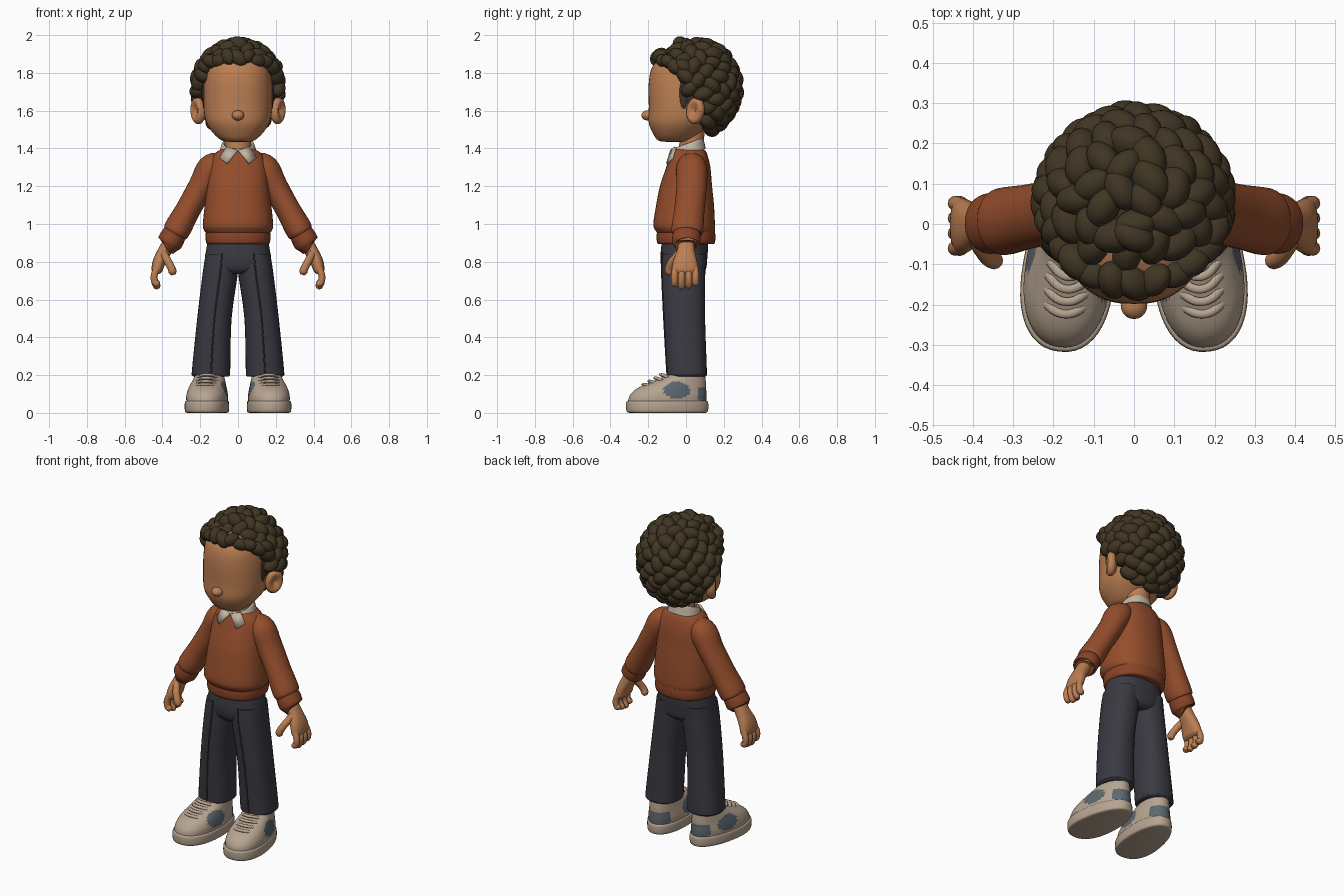
import bpy, bmesh, math, random
from mathutils import Matrix, Vector

random.seed(4)
cube = bpy.data.objects.get("Cube")
if cube:
    bpy.data.objects.remove(cube)


def material(name, r, g, b):
    m = bpy.data.materials.new(name)
    m.diffuse_color = (r, g, b, 1)
    m.use_nodes = True
    bsdf = m.node_tree.nodes["Principled BSDF"]
    bsdf.inputs["Base Color"].default_value = (r, g, b, 1)
    bsdf.inputs["Roughness"].default_value = 0.8
    return m


SKIN = material("warm skin", .50, .21, .085)
HAIR = material("dark brown hair", .052, .036, .017)
WOOL = material("rust wool", .30, .075, .025)
RIB = material("dark rust rib", .25, .058, .02)
DENIM = material("charcoal cloth", .042, .041, .053)
SHIRT = material("cream cotton", .55, .47, .37)
SHOE = material("beige leather", .47, .37, .28)
PATCH = material("slate suede", .11, .135, .16)


def finish(bm, name, mats, mirror=False):
    """Turn a bmesh into a smooth object, mirrored over x when asked."""
    bmesh.ops.recalc_face_normals(bm, faces=bm.faces)
    me = bpy.data.meshes.new(name)
    bm.to_mesh(me)
    bm.free()
    for m in mats:
        me.materials.append(m)
    ob = bpy.data.objects.new(name, me)
    bpy.context.collection.objects.link(ob)
    bpy.ops.object.select_all(action='DESELECT')
    ob.select_set(True)
    bpy.context.view_layer.objects.active = ob
    bpy.ops.object.shade_smooth_by_angle(angle=math.radians(45))
    if mirror:
        ob.modifiers.new("Mirror", 'MIRROR').use_mirror_merge = False
    return ob


def spline(rings, steps):
    """Catmull-Rom through the rings."""
    out, last = [], len(rings) - 1
    for i in range(last):
        a, b, c, d = (Vector(rings[min(max(k, 0), last)]) for k in range(i - 1, i + 3))
        for s in range(steps):
            t = s / steps
            out.append(b + (c - a) * t / 2 + (a - b * 2.5 + c * 2 - d / 2) * t ** 2
                       + ((b - c) * 3 + d - a) * t ** 3 / 2)
    return out + [Vector(rings[-1])]


def loft(name, rings, mats, n=32, power=2, follow=False, steps=4, tilt=0, taper=0,
         matrix=None, mirror=False, rule=None):
    """Skin oval rings (x, y, z, rx, ry), level or square to their path."""
    bm = bmesh.new()
    rings = spline(rings, steps)
    loops = []
    for i, r in enumerate(rings):
        u, v = Vector((1, 0, 0)), Vector((0, 1, tilt))
        if follow:
            t = (rings[min(i + 1, len(rings) - 1)] - rings[max(i - 1, 0)]).to_3d().normalized()
            u = Vector((0, 1, 0)).cross(t).normalized()
            v = t.cross(u)
        loop = []
        for k in range(n):
            a = math.tau * k / n
            c, s = (math.copysign(abs(f) ** (2 / power), f) for f in (math.cos(a), math.sin(a)))
            co = r.to_3d() + u * c * r[3] * (1 - taper * s) + v * s * r[4]
            loop.append(bm.verts.new(co))
        loops.append(loop)
    for lo, hi in zip(loops, loops[1:]):
        for k in range(n):
            bm.faces.new((lo[k], lo[k - 1], hi[k - 1], hi[k]))
    bm.faces.new(loops[0])
    bm.faces.new(loops[-1])
    if rule:
        for f in bm.faces:
            f.material_index = int(rule(f.calc_center_median()))
    if matrix:
        bm.transform(matrix)
    return finish(bm, name, mats, mirror)


def tube(name, points, r, mat, matrix=None):
    """Round-ended mirrored tube through points."""
    first, last = Vector(points[0]), Vector(points[-1])
    end = last + (last - Vector(points[-2])).normalized() * r * .7
    rings = [(*p, r, r) for p in points] + [(*end, r * .5, r * .5)]
    return loft(name, rings, [mat], n=12, follow=True, matrix=matrix, mirror=True)


def ball(bm, matrix, u=20, v=12):
    return bmesh.ops.create_uvsphere(bm, u_segments=u, v_segments=v, radius=1, matrix=matrix)["verts"]


def place(loc, scale):
    return Matrix.Translation(loc) @ Matrix.Diagonal((*scale, 1))


# Head, neck, nose
loft("head", [(0, -.06, 1.435, .04, .04), (0, -.062, 1.442, .085, .085), (0, -.05, 1.48, .13, .125),
              (0, -.03, 1.54, .168, .168), (0, -.01, 1.62, .181, .187), (0, 0, 1.75, .18, .197),
              (0, .01, 1.84, .165, .185), (0, .02, 1.9, .12, .13), (0, .02, 1.93, .03, .03)],
     [SKIN], n=48, power=2.25)
loft("neck", [(0, .025, 1.36, .075, .07), (0, .03, 1.43, .068, .065), (0, .03, 1.52, .07, .07)], [SKIN])
bm = bmesh.new()
ball(bm, place((0, -.203, 1.575), (.033, .033, .027)))
finish(bm, "nose", [SKIN])

# Ears with a hollow on the outer side
bm = bmesh.new()
ball(bm, Matrix(), 28, 20)
for v in bm.verts:
    if v.co.x > 0:
        v.co.x *= min(1, math.hypot(v.co.y, v.co.z) / .8)
bm.transform(Matrix.Translation((.212, .05, 1.6)) @ Matrix.Rotation(-.55, 4, 'Z')
             @ Matrix.Rotation(-.15, 4, 'X') @ Matrix.Diagonal((.036, .052, .072, 1)))
finish(bm, "ears", [SKIN], mirror=True)

# Curly hair: a cap, curls over it, a fringe and sideburns
centre = Vector((0, .055, 1.72))
bm = bmesh.new()
ball(bm, place(centre, (.203, .195, .22)), 32, 20)


def curl(p, size=1.0):
    turn = (p - centre).to_track_quat('Z', 'Y').to_matrix().to_4x4()
    spin = Matrix.Rotation(random.uniform(0, math.pi), 4, 'Z')
    k = size * random.uniform(.88, 1.04)
    ball(bm, Matrix.Translation(p) @ turn @ spin @ Matrix.Diagonal((.06 * k, .042 * k, .047 * k, 1)), 16, 10)


def hairline(y):
    return 1.87 if y < -.05 else 1.76 if y < 0 else 1.7 if y < .09 else 1.48


COUNT = 135
for i in range(COUNT):
    h = 1 - (2 * i + 1) / COUNT
    a, w = i * 2.39996, math.sqrt(1 - h * h)
    p = centre + Vector((.213 * w * math.cos(a), .206 * w * math.sin(a), .23 * h))
    if p.z > hairline(p.y):
        curl(p)
for i in range(-5, 6):
    a = math.radians(i * 15)
    curl(Vector((.2 * math.sin(a), .03 - .175 * math.cos(a), 1.878 - .06 * math.sin(a) ** 2
                 + .012 * (i % 2))), .92)
curl(Vector((0, -.03, 1.951)))
for side in (-1, 1):
    ball(bm, place((.176 * side, -.012, 1.69), (.014, .024, .085)))
finish(bm, "curly_hair", [HAIR])

# Shirt collar with two pointed flaps
loft("collar_band", [(0, .01, 1.415, .07, .07), (0, .01, 1.427, .077, .076), (0, .01, 1.42, .087, .083),
                     (0, .01, 1.365, .103, .094)], [SHIRT], tilt=.36)
bm = bmesh.new()
flap = [(.004, -.083, 1.392), (.06, -.062, 1.41), (.098, -.07, 1.352), (.06, -.106, 1.322)]
bm.faces.new([bm.verts.new(p) for p in flap])
flaps = finish(bm, "collar_flaps", [SHIRT], mirror=True)
flaps.modifiers.new("Thickness", 'SOLIDIFY').thickness = .014

# Sweater body, hem, sleeves and cuffs
loft("sweater_body", [(0, 0, .95, .165, .15), (0, -.005, .968, .18, .158), (0, -.01, 1, .186, .163),
                      (0, -.005, 1.1, .176, .153), (0, 0, 1.2, .165, .138), (0, .012, 1.3, .155, .117),
                      (0, .015, 1.36, .135, .1), (0, .015, 1.39, .1, .087), (0, .015, 1.4, .07, .07)],
     [WOOL], n=48, power=2.3)
loft("sweater_hem", [(0, 0, .893, .155, .14), (0, 0, .9, .168, .152), (0, 0, .93, .172, .156),
                     (0, 0, .962, .17, .153)], [RIB], n=48, power=2.3)
loft("sleeves", [(.085, .025, 1.335, .05, .06), (.14, .03, 1.295, .076, .082), (.195, .03, 1.2, .068, .08),
                 (.265, .018, 1.075, .066, .08), (.315, .008, .985, .071, .084),
                 (.333, .005, .953, .066, .08), (.337, .005, .946, .05, .06)],
     [WOOL], follow=True, mirror=True)
loft("cuffs", [(.33, .005, .958, .062, .07), (.345, .003, .932, .066, .075), (.362, 0, .9, .066, .074),
               (.366, 0, .893, .055, .062), (.364, 0, .897, .04, .045)], [RIB], follow=True, mirror=True)

# Hands
loft("palms", [(.355, 0, .915, .036, .042), (.385, 0, .862, .036, .046), (.417, -.004, .8, .034, .064),
               (.43, -.005, .752, .028, .07), (.432, -.005, .735, .014, .055)],
     [SKIN], n=24, power=2.3, follow=True, mirror=True)
for i, finger in enumerate(("index", "middle", "ring", "little")):
    y = -.06 + .037 * i
    tip = .665 + .012 * abs(i - 1.3)
    tube(finger + "_fingers", [(.425, y * .9, .775), (.443, y, .73), (.441, y, .695), (.428, y, tip)],
         .0185, SKIN)
tube("thumbs", [(.395, -.035, .845), (.37, -.075, .8), (.352, -.09, .765), (.345, -.09, .745)], .021, SKIN)

# Trousers with a raised front seam
loft("hips", [(0, -.01, .735, .07, .09), (0, -.01, .76, .15, .115), (0, -.012, .81, .175, .124),
              (0, -.008, .87, .167, .124), (0, -.005, .935, .158, .12)], [DENIM], n=48, power=2.3)
leg = [(.143, .005, .192, .09, .094), (.143, .005, .2, .1, .104), (.142, .004, .235, .101, .106),
       (.125, -.008, .5, .091, .109), (.094, -.013, .74, .093, .115), (.085, -.01, .84, .086, .115)]
loft("trouser_legs", leg, [DENIM], power=2.3, mirror=True)
tube("trouser_seams", [(x, y - ry, z) for x, y, z, rx, ry in leg[1:]], .004, DENIM)
loft("ankles", [(.145, .02, .13, .06, .065), (.145, .02, .22, .06, .065)], [SHIRT], mirror=True)

# Shoes, turned slightly outward
turn_out = Matrix.Translation((.149, 0, 0)) @ Matrix.Rotation(.115, 4, 'Z')
loft("shoe_soles", [(0, -.1, 0, .1, .2), (0, -.1, .006, .111, .215), (0, -.1, .03, .114, .219),
                    (0, -.1, .058, .112, .217), (0, -.1, .063, .103, .207)],
     [SHOE], n=48, power=2.25, taper=.13, matrix=turn_out, mirror=True)


def suede(p):
    middle = -.06 if p.x > 0 else -.11
    side = ((p.y - middle) / .07) ** 2 + ((p.z - .12) / .045) ** 2 < 1
    heel = p.y > .06 and p.z < .135
    return p.z > .065 and abs(p.x) > .03 and side or heel and p.z > .065


loft("shoe_uppers", [(0, -.1, .055, .106, .209), (0, -.095, .09, .107, .205), (0, -.08, .125, .1, .187),
                     (0, -.05, .155, .09, .156), (0, -.015, .185, .08, .118),
                     (0, .005, .207, .073, .095), (0, .008, .205, .06, .08), (0, .01, .18, .05, .07)],
     [SHOE, PATCH], n=64, power=2.2, steps=6, taper=.12, matrix=turn_out, mirror=True, rule=suede)
for i in range(4):
    y, z, w = -.225 + .031 * i, .145 + .017 * i, .058 - .003 * i
    path = [(-w, y + .032, z - .008), (-w * .5, y + .008, z + .004), (0, y, z + .006),
            (w * .5, y + .008, z + .004), (w, y + .032, z - .008)]
    rings = [(*p, .008, .011) for p in path]
    loft("shoe_laces_%d" % (i + 1), rings, [SHOE], n=10, follow=True, matrix=turn_out, mirror=True)
